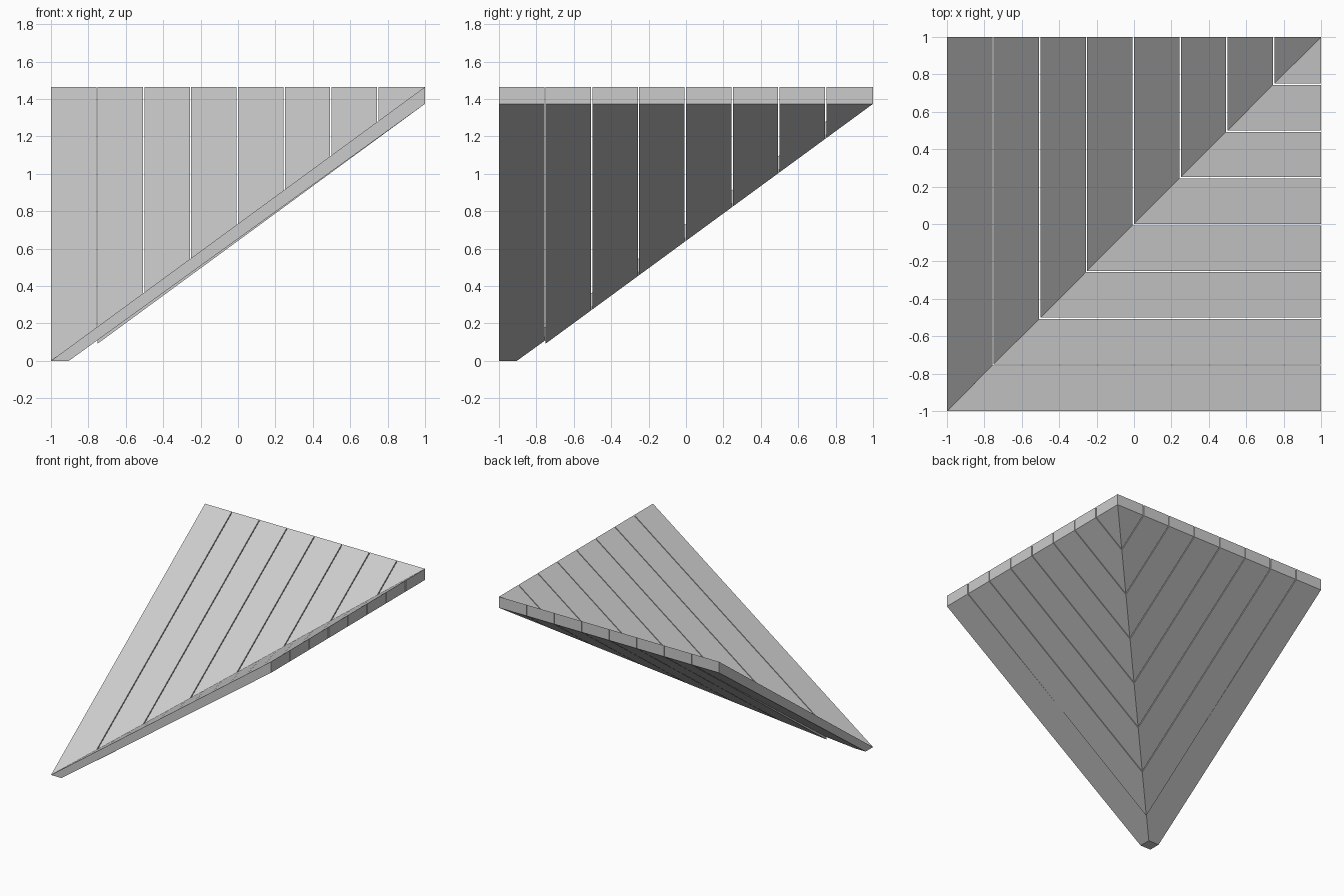
import bpy, bmesh, math

if "Cube" in bpy.data.objects:
    bpy.data.objects.remove(bpy.data.objects["Cube"])

TOP = 1.465      # height of the outer edges
THICK = 0.091    # vertical board thickness
CUT = -0.904     # where the level foot meets the underside
PITCH, GAP, COUNT = 0.25, 0.007, 8


def top_z(u):
    return TOP * (u + 1) / 2


def under_z(u, first):
    if first:
        return (TOP - THICK) * (u - CUT) / (1 - CUT)
    return top_z(u) - THICK


def board(name, index, swap):
    # u runs up the slope, v across the boards; the low end is mitred on u = v
    v0 = -1 + PITCH * index
    v1 = v0 + PITCH - GAP if index < COUNT - 1 else 1.0
    first = index == 0
    plan = {(v0, v0), (1, v0), (1, v1), (v1, v1)}
    pts = [(u, v, top_z(u)) for u, v in plan]
    pts += [(u, v, under_z(u, first)) for u, v in plan if u > CUT]
    if first:  # level foot at the bottom of the valley
        pts += [(CUT, -1, 0), (CUT, CUT, 0)]
    bm = bmesh.new()
    for u, v, z in pts:
        bm.verts.new((v, u, z) if swap else (u, v, z))
    bmesh.ops.convex_hull(bm, input=bm.verts[:])
    bmesh.ops.dissolve_limit(bm, angle_limit=math.radians(0.3),
                             verts=bm.verts[:], edges=bm.edges[:])
    bmesh.ops.recalc_face_normals(bm, faces=bm.faces[:])
    mesh = bpy.data.meshes.new(name)
    bm.to_mesh(mesh)
    bm.free()
    bpy.context.collection.objects.link(bpy.data.objects.new(name, mesh))


# Two sloping board panels that meet in a diagonal valley
for i in range(COUNT):
    board(f"right_roof_board_{i + 1}", i, False)
    board(f"back_roof_board_{i + 1}", i, True)
